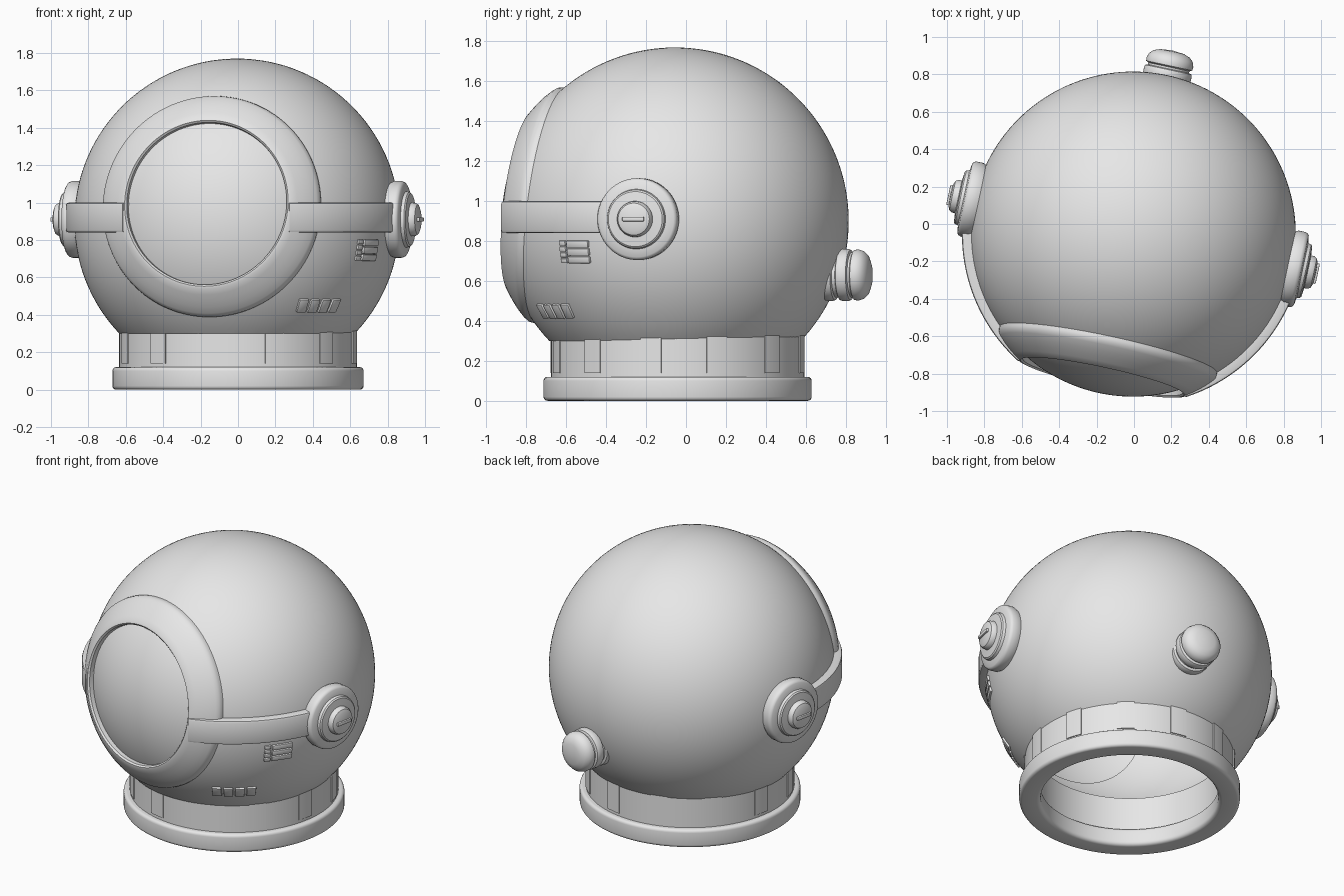
import bpy
import bmesh
from math import sin, cos, radians, pi
from mathutils import Matrix, Vector

if "Cube" in bpy.data.objects:
    bpy.data.objects.remove(bpy.data.objects["Cube"], do_unlink=True)

R = 0.87                                    # helmet radius
CENTRE = Vector((-0.005, -0.055, 0.9))      # helmet centre
TURN = Matrix.Rotation(radians(-12.1), 4, 'Z')
HEAD = Matrix.Translation(CENTRE) @ TURN    # frame of the turned helmet
COLLAR = Matrix.Translation((0, -0.042, 0)) @ TURN
UP = Vector((0, 0, 1))

grey = bpy.data.materials.new("light_grey")
grey.use_nodes = True
grey.diffuse_color = (0.8, 0.8, 0.8, 1)
grey.node_tree.nodes["Principled BSDF"].inputs["Base Color"].default_value = (0.8, 0.8, 0.8, 1)


def finish(name, bm, angle=35):
    """Turn a bmesh into a named, smooth-shaded object."""
    bmesh.ops.remove_doubles(bm, verts=bm.verts[:], dist=1e-5)
    bmesh.ops.recalc_face_normals(bm, faces=bm.faces[:])
    mesh = bpy.data.meshes.new(name)
    bm.to_mesh(mesh)
    bm.free()
    mesh.materials.append(grey)
    mesh.shade_smooth()
    mesh.set_sharp_from_angle(angle=radians(angle))
    obj = bpy.data.objects.new(name, mesh)
    bpy.context.collection.objects.link(obj)
    return obj


def sweep(bm, profile, matrix, start=0, end=360, steps=96):
    """Turn a (radius, height) profile about the z axis of matrix."""
    full = end - start == 360
    count = steps if full else steps + 1
    rings = []
    for i in range(count):
        t = radians(start + (end - start) * i / steps)
        rings.append([bm.verts.new(matrix @ Vector((r * sin(t), -r * cos(t), z)))
                      for r, z in profile])
    n = len(profile)
    on_axis = profile[0][0] == 0 and profile[-1][0] == 0
    for i in range(steps):
        a, b = rings[i], rings[(i + 1) % count]
        for j in range(n - 1 if on_axis else n):
            k = (j + 1) % n
            bm.faces.new((a[j], a[k], b[k], b[j]))
    if not full:
        bm.faces.new(rings[0])
        bm.faces.new(rings[-1])


def lathe(name, profile, matrix, **options):
    bm = bmesh.new()
    sweep(bm, profile, matrix, **options)
    return finish(name, bm)


def along(direction, offset=(0, 0, 0)):
    """Matrix in the helmet frame whose z axis follows direction."""
    quat = Vector(direction).to_track_quat('Z', 'Y')
    return HEAD @ Matrix.Translation(offset) @ quat.to_matrix().to_4x4()


def arc(radius, first, last, steps):
    return [(radius * sin(t), radius * cos(t)) for t in
            (radians(first + (last - first) * i / steps) for i in range(steps + 1))]


def box(bm, matrix, size, bevel=0.004):
    """Add a slightly rounded box."""
    part = bmesh.ops.create_cube(bm, size=1, matrix=matrix @ Matrix.Diagonal((*size, 1)))
    edges = list({e for v in part["verts"] for e in v.link_edges})
    bmesh.ops.bevel(bm, geom=edges, offset=bevel, segments=2, profile=0.5, affect='EDGES')


def surface_bars(name, direction, bars):
    """Raised bars (u, v, width, height) laid on the helmet surface."""
    bm = bmesh.new()
    n = Vector(direction).normalized()
    u = UP.cross(n).normalized()
    v = n.cross(u)
    for cu, cv, w, h in bars:
        out = (n + u * (cu / R) + v * (cv / R)).normalized()
        right = UP.cross(out).normalized()
        frame = Matrix((right, out.cross(right), out)).transposed().to_4x4()
        box(bm, Matrix.Translation(CENTRE + out * R) @ frame, (w, h, 0.022))
    finish(name, bm)


# Helmet shell: hollow sphere with a face hole and an open neck
tilt = radians(7)
visor_frame = along((0, -cos(tilt), sin(tilt)))
bm = bmesh.new()
sweep(bm, arc(R, 33, 180, 64) + arc(R - 0.03, 180, 33, 64), visor_frame, steps=128)
bmesh.ops.remove_doubles(bm, verts=bm.verts[:], dist=1e-5)
bmesh.ops.bisect_plane(bm, geom=bm.verts[:] + bm.edges[:] + bm.faces[:],
                       plane_co=(0, 0, 0.3), plane_no=UP, clear_inner=True)
finish("helmet_shell", bm)

# Visor glass and its raised frame
lathe("visor_glass", arc(R - 0.002, 0, 34, 20) + arc(R - 0.015, 34, 0, 20), visor_frame)
lathe("visor_frame",
      [(0.592, 0.61), (0.595, 0.65), (0.592, 0.668), (0.58, 0.685), (0.55, 0.716),
       (0.52, 0.742), (0.49, 0.765), (0.46, 0.786), (0.447, 0.789), (0.437, 0.78),
       (0.433, 0.74)], visor_frame, steps=128)

# Side straps and ear caps
strap = [(0.86, -0.06), (0.9, -0.06), (0.911, -0.056), (0.915, -0.045),
         (0.915, 0.085), (0.911, 0.096), (0.9, 0.1), (0.86, 0.1)]
ear = [(0, 0.85), (0.19, 0.83), (0.205, 0.862), (0.205, 0.9), (0.2, 0.913), (0.19, 0.92),
       (0.15, 0.926), (0.146, 0.943), (0.138, 0.95), (0.09, 0.955), (0.088, 0.975),
       (0.08, 0.988), (0.06, 0.996), (0, 1.0)]
for side, word in ((1, "left"), (-1, "right")):
    lathe(word + "_strap", strap, HEAD, start=30 * side, end=90 * side, steps=32)
    frame = along((side, 0, 0), (0, 0, 0.01))
    lathe(word + "_ear_cap", ear, frame, steps=64)
    bm = bmesh.new()
    box(bm, HEAD @ Matrix.Translation((side * 0.995, 0, 0.01)), (0.03, 0.11, 0.022))
    finish(word + "_ear_ridge", bm)

# Rear valve: stacked rings with a rounded end
lathe("rear_valve",
      [(0, 0.8), (0.115, 0.765), (0.128, 0.775), (0.13, 0.785), (0.13, 0.808), (0.126, 0.82),
       (0.112, 0.825), (0.112, 0.842), (0.126, 0.848), (0.13, 0.858), (0.13, 0.89),
       (0.126, 0.9), (0.112, 0.905), (0.112, 0.915), (0.126, 0.922), (0.128, 0.94),
       (0.12, 0.965), (0.1, 0.986), (0.065, 0.999), (0, 1.005)],
      along((0, 1, 0), (0, 0, -0.27)), steps=64)

# Collar, rounded base ring and clasps
lathe("neck_collar", [(0.57, 0.1), (0.635, 0.1), (0.635, 0.345), (0.57, 0.345)], COLLAR)
base_profile = []
for r, z, first in ((0.652, 0.1, 0), (0.565, 0.095, 90), (0.565, 0.025, 180), (0.652, 0.02, 270)):
    rad = 0.02 if r > 0.6 else 0.025
    for i in range(5):
        t = radians(first) + i * pi / 8
        base_profile.append((r + rad * cos(t), z + rad * sin(t)))
lathe("base_ring", base_profile, COLLAR)

bm = bmesh.new()
clasp = [(0.61, 0.14), (0.641, 0.14), (0.641, 0.335), (0.61, 0.335)]
for k in range(12):
    sweep(bm, clasp, COLLAR, start=30 * k - 4.7, end=30 * k + 4.7, steps=6)
finish("collar_clasps", bm)

# Vent panel and row of slots on the left cheek
panel = [(-0.068, v, 0.04, 0.024) for v in (-0.045, -0.015, 0.015, 0.045)]
panel += [(0.025, v, 0.13, 0.034) for v in (-0.04, 0, 0.04)]
surface_bars("cheek_vent", (0.675, -0.49, -0.15), panel)
surface_bars("cheek_slots", (0.42, -0.58, -0.435),
             [(0.07 * (i - 1.5), 0, 0.056, 0.08) for i in range(4)])
